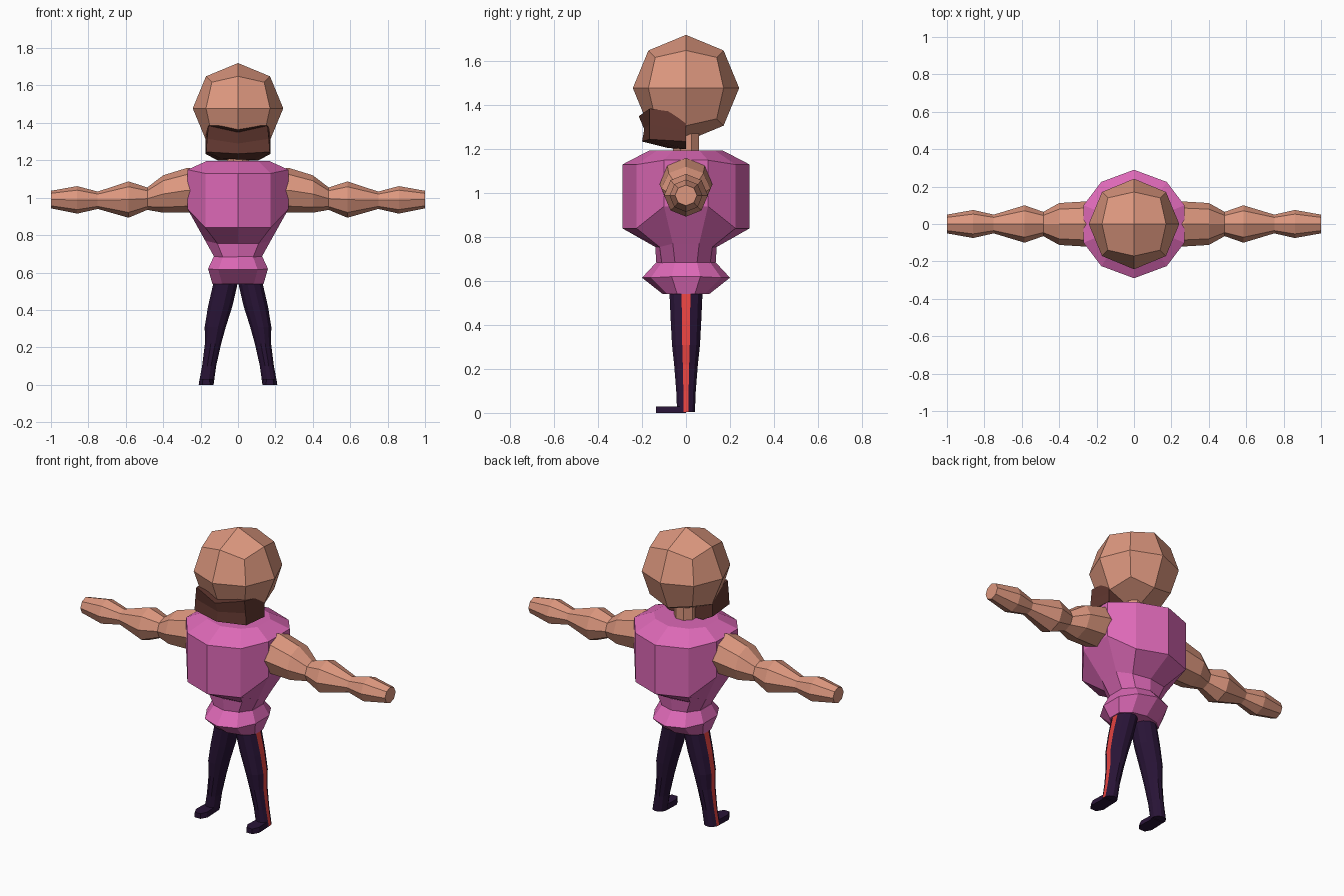
import bpy, bmesh, math
from mathutils import Vector

if "Cube" in bpy.data.objects:
    bpy.data.objects.remove(bpy.data.objects["Cube"])


def material(name, rgb):
    m = bpy.data.materials.new(name)
    m.diffuse_color = (*rgb, 1)
    m.use_nodes = True
    m.node_tree.nodes["Principled BSDF"].inputs["Base Color"].default_value = m.diffuse_color
    return m


SKIN = material("skin", (0.72, 0.31, 0.21))
PINK = material("pink shirt", (0.72, 0.14, 0.47))
BROWN = material("dark brown hair", (0.125, 0.04, 0.03))
NAVY = material("dark purple trousers", (0.022, 0.007, 0.038))
RED = material("red stripe", (0.78, 0.055, 0.05))


def finish(name, bm, *mats):
    bmesh.ops.recalc_face_normals(bm, faces=bm.faces[:])
    me = bpy.data.meshes.new(name)
    bm.to_mesh(me)
    bm.free()
    for m in mats:
        me.materials.append(m)
    ob = bpy.data.objects.new(name, me)
    bpy.context.collection.objects.link(ob)
    return ob


def loft(name, rings, *mats, rule=None):
    """Skin a closed tube through rings of points and cap both ends."""
    bm = bmesh.new()
    vs = [[bm.verts.new(p) for p in r] for r in rings]
    n = len(vs[0])
    for a, b in zip(vs, vs[1:]):
        for i in range(n):
            j = (i + 1) % n
            f = bm.faces.new((a[i], a[j], b[j], b[i]))
            if rule:
                f.material_index = rule(i)
    bm.faces.new(vs[0])
    bm.faces.new(vs[-1])
    return finish(name, bm, *mats)


def oval(n, ru, rv, offset=0.0):
    return [(ru * math.cos(math.tau * (i + offset) / n),
             rv * math.sin(math.tau * (i + offset) / n)) for i in range(n)]


# Head: cube divided once and pushed onto a sphere
bm = bmesh.new()
bmesh.ops.create_cube(bm, size=2)
bmesh.ops.subdivide_edges(bm, edges=bm.edges[:], cuts=1, use_grid_fill=True)
for v in bm.verts:
    v.co = v.co.normalized() * 0.242 + Vector((0, 0, 1.478))
finish("head", bm, SKIN)

# Neck
loft("neck", [[(x, y, z) for x, y in oval(8, 0.065, 0.065, 0.5)]
              for z in (1.17, 1.30)], SKIN)


# Beard: three half rings wrapped around the jaw, closed at the back
def jaw(back, side, front):
    (bx, bz), (sx, sy, sz), (fy, fz) = back, side, front
    return [(-bx, 0, bz), (-sx, sy, sz), (0, fy, fz), (sx, sy, sz), (bx, 0, bz)]


loft("beard", [jaw((0.175, 1.36), (0.158, -0.165, 1.385), (-0.215, 1.35)),
               jaw((0.175, 1.285), (0.165, -0.165, 1.315), (-0.19, 1.29)),
               jaw((0.175, 1.235), (0.17, -0.165, 1.245), (-0.20, 1.235)),
               jaw((0.11, 1.20), (0.09, -0.06, 1.21), (-0.08, 1.205))], BROWN)


# Torso: ten-sided rings given as side, shoulder and front extents with heights
def body(sx, sy, sz, mx, my, fy, fz):
    quarter = [(sx, sy, sz), (mx, my, fz), (0, fy, fz)]
    right = quarter + [(-mx, my, fz), (-sx, sy, sz)]
    return right + [(x, -y, z) for x, y, z in reversed(right)]


loft("torso", [body(0.17, 0.06, 1.195, 0.11, 0.13, 0.165, 1.195),
               body(0.27, 0.10, 1.15, 0.175, 0.225, 0.29, 1.13),
               body(0.27, 0.10, 0.94, 0.175, 0.225, 0.29, 0.84),
               body(0.175, 0.06, 0.77, 0.11, 0.12, 0.14, 0.755),
               body(0.125, 0.05, 0.68, 0.08, 0.11, 0.135, 0.68)], PINK)

# Hip band of the shirt
loft("shirt_hem", [body(0.13, 0.05, 0.685, 0.08, 0.11, 0.135, 0.685),
                   body(0.16, 0.065, 0.62, 0.105, 0.16, 0.20, 0.615),
                   body(0.137, 0.04, 0.54, 0.085, 0.085, 0.105, 0.54)], PINK)

# Arms: x, top, bottom, half depth
ARM = [(0.12, 1.13, 0.93, 0.11), (0.27, 1.16, 0.92, 0.12),
       (0.40, 1.12, 0.92, 0.112), (0.485, 1.055, 0.935, 0.065),
       (0.585, 1.087, 0.893, 0.10), (0.75, 1.033, 0.94, 0.05),
       (0.86, 1.062, 0.915, 0.075), (1.0, 1.037, 0.943, 0.05)]
# Legs: z, outer x, inner x, half depth
LEG = [(0.55, 0.13, 0.0, 0.078), (0.42, 0.16, 0.03, 0.072),
       (0.31, 0.178, 0.065, 0.066), (0.22, 0.177, 0.09, 0.056),
       (0.10, 0.192, 0.117, 0.046), (0.004, 0.21, 0.13, 0.042)]
# Foot outline: sideways offset and y
FOOT = [(-0.036, 0.0), (0.036, 0.0), (0.04, -0.10), (0.02, -0.137),
        (-0.02, -0.137), (-0.04, -0.10)]

for side, s in (("right", 1), ("left", -1)):
    loft(side + "_arm",
         [[(s * x, y, (t + b) / 2 + z) for y, z in oval(8, d, (t - b) / 2)]
          for x, t, b, d in ARM], SKIN)
    # the outward-facing strip of each leg is the red stripe
    loft(side + "_leg",
         [[(s * ((o + i) / 2 + x), y, z)
           for x, y in oval(12, (o - i) / 2 / math.cos(math.pi / 12), d, 0.5)]
          for z, o, i, d in LEG],
         NAVY, RED, rule=lambda i: int(i == 11))
    loft(side + "_foot",
         [[(s * 0.17 + x * k, y, z) for x, y in FOOT]
          for z, k in ((0.0, 1.0), (0.03, 0.9))], NAVY)
